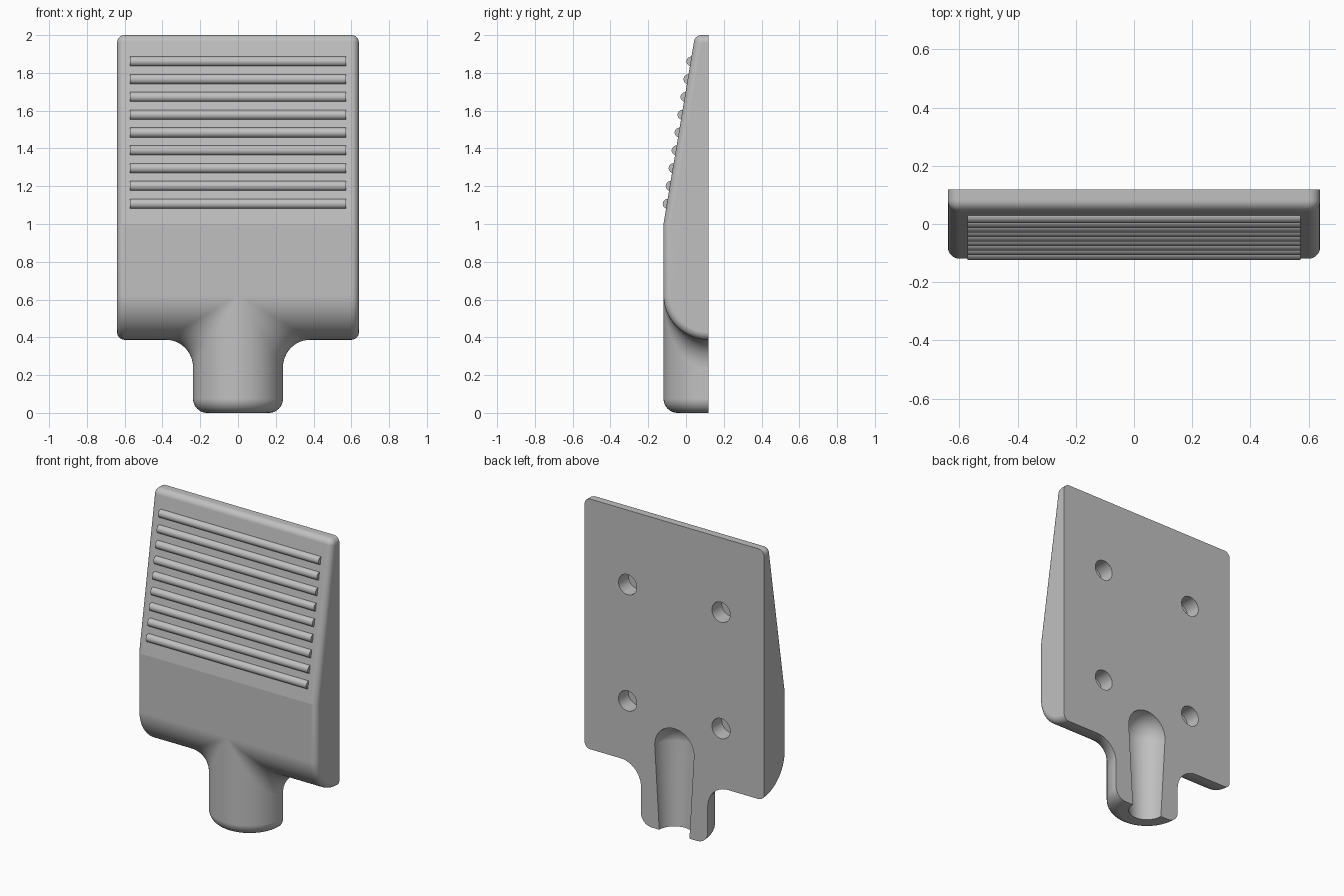
import bpy, bmesh
from math import sin, cos, tan, pi, sqrt, radians, atan
from mathutils import Vector, Matrix

if "Cube" in bpy.data.objects:
    bpy.data.objects.remove(bpy.data.objects["Cube"])

T = 0.238            # thickness, also the neck and lower-edge radius
BACK = T / 2         # y of the flat back
HALF = 0.64          # half width of the plate
EDGE = 0.04          # rounding of the front edges
AXIS = 0.625         # height where the rounded lower edge begins
BEND = 1.0           # height where the front starts to slope
SLOPE = atan(0.167)
BLEND = 0.145        # fillet radius between neck and plate

grey = bpy.data.materials.new("plain grey")
grey.use_nodes = True
colour = (0.53, 0.53, 0.53, 1)
grey.diffuse_color = colour
grey.node_tree.nodes["Principled BSDF"].inputs["Base Color"].default_value = colour


def loft(name, rings):
    """Closed solid through equal loops of points given as (x, depth from back, z)."""
    bm = bmesh.new()
    loops = [[bm.verts.new((x, BACK - d, z)) for x, d, z in ring] for ring in rings]
    n = len(loops[0])
    for a, b in zip(loops, loops[1:]):
        for i in range(n):
            j = (i + 1) % n
            bm.faces.new((a[i], a[j], b[j], b[i]))
    bm.faces.new(loops[0])
    bm.faces.new(loops[-1])
    bmesh.ops.recalc_face_normals(bm, faces=bm.faces)
    mesh = bpy.data.meshes.new(name)
    bm.to_mesh(mesh)
    bm.free()
    mesh.materials.append(grey)
    obj = bpy.data.objects.new(name, mesh)
    bpy.context.collection.objects.link(obj)
    return obj


def activate(obj):
    bpy.ops.object.select_all(action='DESELECT')
    obj.select_set(True)
    bpy.context.view_layer.objects.active = obj


def cut(obj, cutters):
    activate(obj)
    for cutter in cutters:
        mod = obj.modifiers.new("cut", 'BOOLEAN')
        mod.operation = 'DIFFERENCE'
        mod.solver = 'EXACT'
        mod.object = cutter
        bpy.ops.object.modifier_apply(modifier=mod.name)


def smooth(obj):
    activate(obj)
    bpy.ops.object.shade_smooth_by_angle(angle=radians(8.8))
    mod = obj.modifiers.new("even shading", 'WEIGHTED_NORMAL')
    mod.keep_sharp = True


def quarter(steps):
    return [pi / 2 * i / steps for i in range(steps + 1)]


# Plate: side profile drawn in by d, lofted across the width
def plate_section(x, d):
    r = max(EDGE - d, 0.001)
    top_z = 2 - EDGE
    top_depth = T - (top_z - BEND) * tan(SLOPE) - EDGE / cos(SLOPE)
    pts = [(x, 0, top_z + r)]
    for i in range(13):
        a = pi / 2 + (SLOPE - pi / 2) * i / 12
        pts.append((x, top_depth + r * cos(a), top_z + r * sin(a)))
    pts.append((x, T - d, BEND - d * tan(SLOPE / 2)))
    pts += [(x, (T - d) * cos(a), AXIS - (T - d) * sin(a)) for a in quarter(20)]
    return pts


ends = [(HALF - EDGE + EDGE * sin(a), EDGE * (1 - cos(a))) for a in quarter(12)]
plate = loft("plate", [plate_section(-x, d) for x, d in reversed(ends)]
             + [plate_section(x, d) for x, d in ends])

# Neck: half round with a rounded foot
foot = 0.075
levels = [(T - foot + foot * sin(a), foot * (1 - cos(a))) for a in quarter(12)] + [(T, AXIS)]
neck = loft("neck", [[(r * cos(pi * i / 40), r * sin(pi * i / 40), z) for i in range(41)]
                     for r, z in levels])


# Fillets: arcs of a ball rolling between neck and rounded lower edge
def fillet_ring(side, phi):
    n1 = Vector((cos(phi), sin(phi), 0))
    n2 = Vector((0, sin(phi), -cos(phi)))
    reach = T + BLEND
    centre = Vector((reach * cos(phi), reach * sin(phi), AXIS - reach * cos(phi)))
    pts = [centre - BLEND * n1.slerp(n2, i / 12) for i in range(13)]
    pts.append(Vector((0.9 * T * cos(phi), 0.95 * T * sin(phi),
                       AXIS - 0.9 * T * cos(phi))))
    return [(side * p.x, p.y, p.z) for p in pts]


for side, label in ((1, "left"), (-1, "right")):
    smooth(loft(label + "_fillet",
                [fillet_ring(side, radians(88) * i / 30) for i in range(31)]))

# Cable channel: tapered round cutter with a domed end
dome_z, dome_r = 0.54, 0.14
channel = [(0.105, -0.05), (dome_r, dome_z)]
channel += [(max(dome_r * cos(a), 0.002), dome_z + dome_r * sin(a)) for a in quarter(12)[1:]]
cutters = [loft("channel_cutter",
                [[(r * cos(pi * i / 24), r * sin(pi * i / 24), z) for i in range(48)]
                 for r, z in channel])]

# Blind screw holes in the back
for x in (-0.333, 0.333):
    for z in (0.77, 1.52):
        cutters.append(loft("hole_cutter",
                            [[(x + 0.065 * cos(pi * i / 24), d, z + 0.065 * sin(pi * i / 24))
                              for i in range(48)] for d in (-0.05, 0.1)]))

cut(plate, cutters)
cut(neck, cutters[:1])
for cutter in cutters:
    bpy.data.objects.remove(cutter)
smooth(plate)
smooth(neck)

# Grip ridges across the sloping front
for k in range(9):
    z = 1.107 + 0.0942 * k
    depth = T - (z - BEND) * tan(SLOPE) - 0.004
    smooth(loft("grip_ridge_%d" % (k + 1),
                [[(x, depth + 0.026 * cos(pi * i / 24), z + 0.026 * sin(pi * i / 24))
                  for i in range(48)] for x in (-0.572, 0.572)]))
